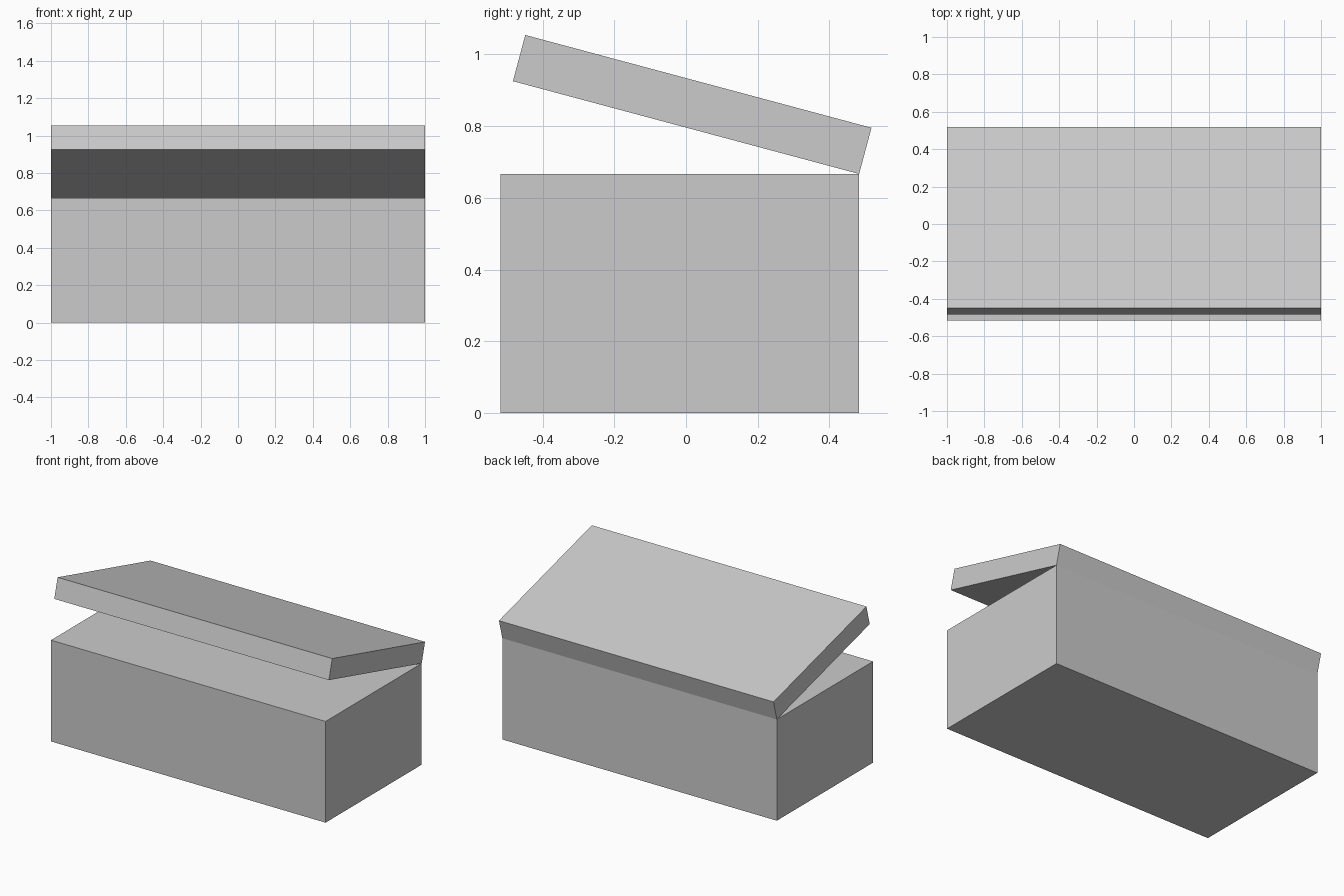
import bpy, bmesh
from math import radians
from mathutils import Matrix, Vector

if "Cube" in bpy.data.objects:
    bpy.data.objects.remove(bpy.data.objects["Cube"])

WIDTH, DEPTH = 2.0, 1.0
BASE_H, LID_H = 2 / 3, 2 / 15
HINGE = Vector((0, 0.483, BASE_H))


def box(name, height, origin, tilt=0.0):
    """Box whose object origin is the middle of its lower back edge."""
    mesh = bpy.data.meshes.new(name)
    bm = bmesh.new()
    size = Matrix.Diagonal((WIDTH, DEPTH, height, 1))
    bmesh.ops.create_cube(
        bm, size=1, matrix=Matrix.Translation((0, -DEPTH / 2, height / 2)) @ size)
    bm.to_mesh(mesh)
    bm.free()
    obj = bpy.data.objects.new(name, mesh)
    obj.location = origin
    obj.rotation_euler.x = tilt
    bpy.context.collection.objects.link(obj)
    return obj


# Chest body standing on the ground
body = box("chest_body", BASE_H, (0, HINGE.y, 0))

# Lid swung open about the top back edge
lid = box("chest_lid", LID_H, HINGE, radians(-15))
